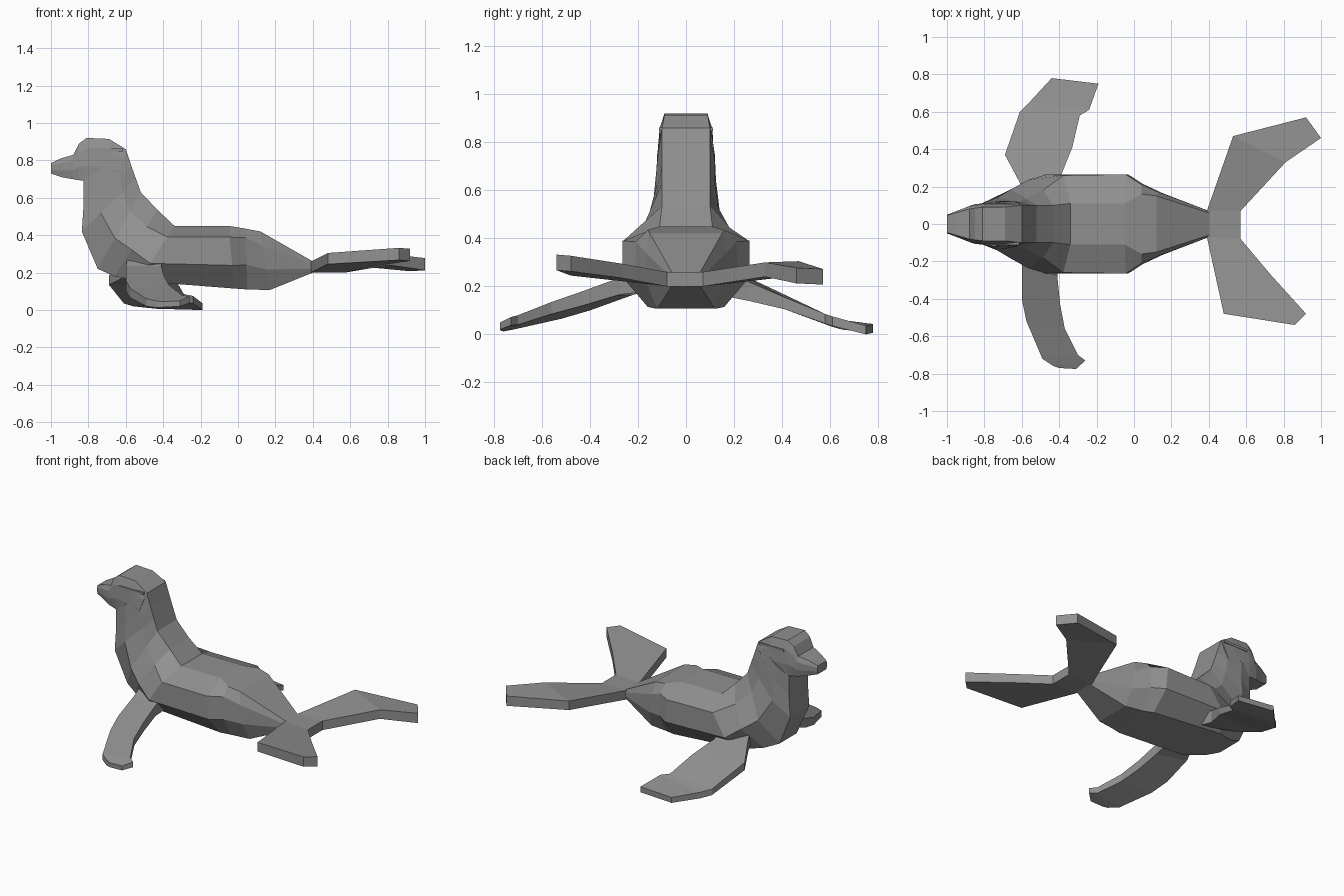
import bpy, bmesh
from mathutils import Vector

# Dark grey hide
hide = bpy.data.materials.new("dark_grey")
hide.diffuse_color = (0.28, 0.28, 0.28, 1)


def loft(name, rings):
    """Skin a closed, flat-shaded surface through rings of equal length."""
    bm = bmesh.new()
    loops = [[bm.verts.new(p) for p in ring] for ring in rings]
    n = len(loops[0])
    for a, b in zip(loops, loops[1:]):
        for i in range(n):
            j = (i + 1) % n
            bm.faces.new((a[i], a[j], b[j], b[i]))
    bm.faces.new(loops[0])
    bm.faces.new(loops[-1])
    bmesh.ops.recalc_face_normals(bm, faces=bm.faces[:])
    mesh = bpy.data.meshes.new(name)
    bm.to_mesh(mesh)
    bm.free()
    mesh.materials.append(hide)
    ob = bpy.data.objects.new(name, mesh)
    bpy.context.collection.objects.link(ob)
    return ob


def body_ring(tx, tz, bx, bz, wt, wu, wl, wb, fu=0.25, fl=0.65):
    """Octagon between a top and bottom point: four half widths, two heights."""
    side = []
    for f, w in ((0, wt), (fu, wu), (fl, wl), (1, wb)):
        side.append((tx + (bx - tx) * f, w, tz + (bz - tz) * f))
    return side + [(x, -y, z) for x, y, z in reversed(side)]


def flipper(name, stations):
    """Flat paddle from leading point, trailing point and thickness."""
    rings = []
    for lead, trail, t in stations:
        a, b, up = Vector(lead), Vector(trail), Vector((0, 0, t / 2))
        rings.append([a + up, b + up, b - up, a - up])
    return loft(name, rings)


# Torso sweeping forward from the tail, then up the chest and neck
loft("body", [body_ring(*r) for r in (
    (0.40, 0.26, 0.40, 0.20, .06, .07, .07, .06),
    (0.12, 0.42, 0.17, 0.107, .15, .17, .165, .12),
    (0.04, 0.435, 0.05, 0.11, .16, .21, .215, .14, .15, .6),
    (-0.05, 0.45, -0.02, 0.115, .11, .265, .265, .16, .18, .63),
    (-0.34, 0.45, -0.53, 0.155, .11, .26, .265, .17, .2, .68),
    (-0.43, 0.535, -0.66, 0.18, .10, .18, .235, .12, .25, .6),
    (-0.52, 0.63, -0.75, 0.22, .10, .135, .185, .09, .25, .6),
    (-0.545, 0.70, -0.835, 0.42, .10, .12, .14, .10),
    (-0.57, 0.77, -0.825, 0.57, .10, .12, .125, .10),
    (-0.60, 0.86, -0.825, 0.69, .10, .11, .12, .10))])

# Head dome and muzzle
loft("head", [body_ring(*r) for r in (
    (-0.60, 0.86, -0.66, 0.68, .10, .11, .12, .11),
    (-0.69, 0.915, -0.72, 0.685, .09, .11, .115, .11),
    (-0.81, 0.92, -0.82, 0.69, .09, .105, .11, .10),
    (-0.85, 0.89, -0.855, 0.695, .085, .10, .105, .09),
    (-0.88, 0.83, -0.885, 0.70, .08, .095, .095, .085),
    (-0.95, 0.81, -0.94, 0.71, .06, .07, .07, .06),
    (-1.00, 0.785, -1.00, 0.73, .045, .05, .05, .045))])

# Thin ear ridges on the sides of the head
for s, label in ((1, "left"), (-1, "right")):
    bpy.ops.mesh.primitive_cube_add(size=1, location=(-0.705, s * 0.1, 0.855))
    ear = bpy.context.object
    ear.name = label + "_ear_ridge"
    ear.scale = (0.18, 0.025, 0.016)
    ear.data.materials.append(hide)

# Front flippers, posed differently on each side
flipper("left_front_flipper", (
    ((-0.58, 0.14, 0.27), (-0.38, 0.16, 0.22), .12),
    ((-0.61, 0.22, 0.215), (-0.39, 0.26, 0.18), .08),
    ((-0.69, 0.37, 0.16), (-0.33, 0.41, 0.13), .05),
    ((-0.61, 0.60, 0.055), (-0.29, 0.58, 0.065), .04),
    ((-0.56, 0.65, 0.04), (-0.24, 0.61, 0.055), .04),
    ((-0.44, 0.78, 0.025), (-0.19, 0.75, 0.018), .036)))
flipper("right_front_flipper", (
    ((-0.58, -0.14, 0.27), (-0.40, -0.16, 0.24), .12),
    ((-0.60, -0.22, 0.20), (-0.41, -0.28, 0.20), .07),
    ((-0.60, -0.40, 0.13), (-0.395, -0.43, 0.15), .06),
    ((-0.575, -0.52, 0.09), (-0.37, -0.56, 0.11), .05),
    ((-0.49, -0.72, 0.04), (-0.30, -0.70, 0.06), .04),
    ((-0.43, -0.76, 0.03), (-0.26, -0.73, 0.055), .035),
    ((-0.40, -0.77, 0.03), (-0.31, -0.775, 0.035), .03)))

# Spread hind flippers joined across the tail
flipper("hind_flippers", (
    ((0.86, -0.54, 0.30), (0.92, -0.48, 0.295), .065),
    ((0.48, -0.48, 0.275), (0.73, -0.27, 0.265), .06),
    ((0.39, -0.07, 0.23), (0.57, -0.08, 0.23), .06),
    ((0.39, 0.07, 0.23), (0.57, 0.07, 0.23), .06),
    ((0.53, 0.47, 0.275), (0.81, 0.33, 0.27), .06),
    ((0.92, 0.57, 0.24), (1.00, 0.46, 0.245), .065)))
